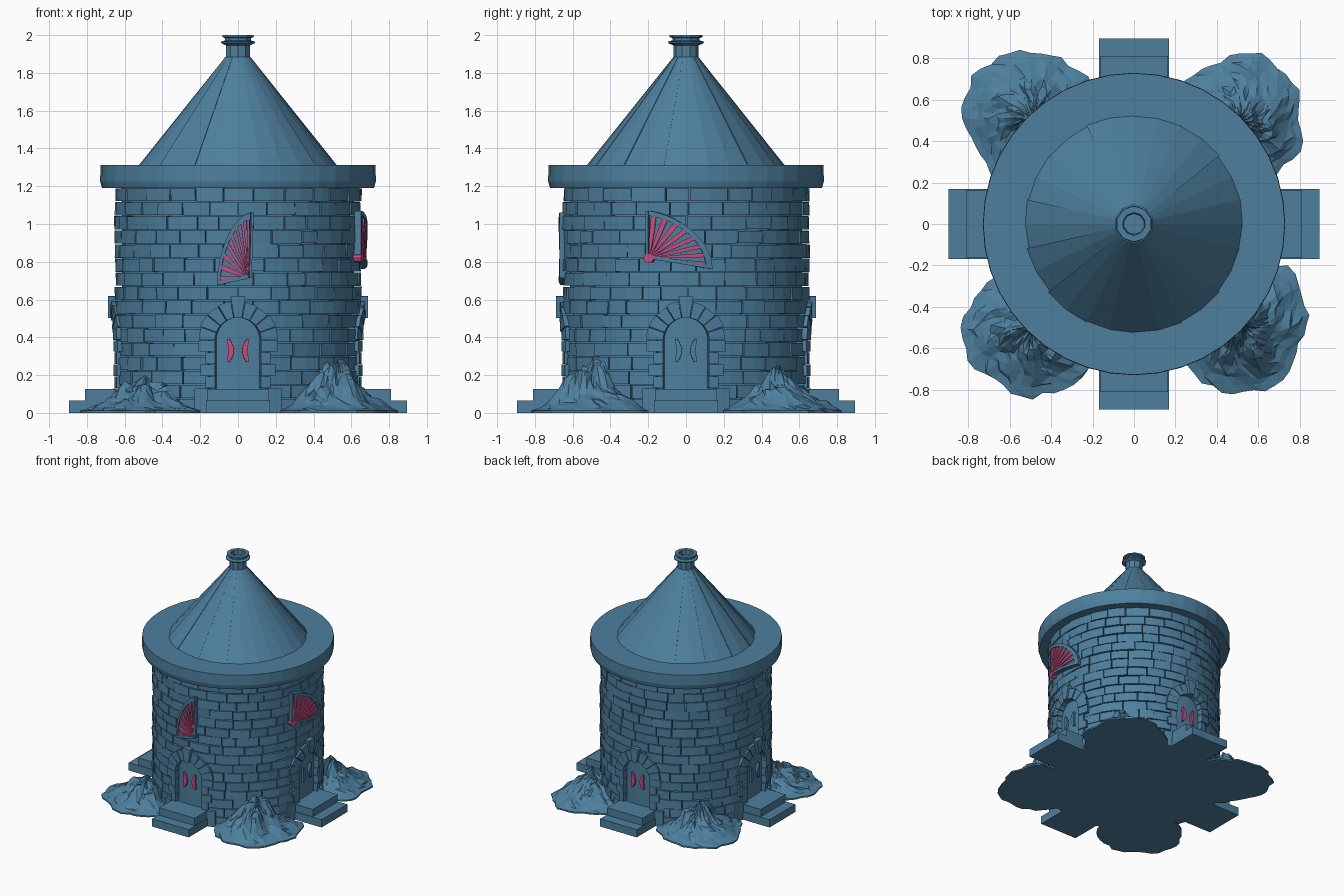
import bpy, bmesh, math, random
from mathutils import Vector, Matrix, noise

if "Cube" in bpy.data.objects:
    bpy.data.objects.remove(bpy.data.objects["Cube"])

random.seed(7)
R = random.uniform


def material(name, rgb):
    m = bpy.data.materials.new(name)
    m.diffuse_color = (*rgb, 1)
    m.use_nodes = True
    m.node_tree.nodes["Principled BSDF"].inputs["Base Color"].default_value = m.diffuse_color
    return m


BLUE = material("slate blue", (0.075, 0.215, 0.34))
PINK = material("raspberry pink", (0.60, 0.07, 0.21))


def finish(name, bm, mat):
    bmesh.ops.recalc_face_normals(bm, faces=bm.faces[:])
    me = bpy.data.meshes.new(name)
    bm.to_mesh(me)
    bm.free()
    me.materials.append(mat)
    ob = bpy.data.objects.new(name, me)
    bpy.context.collection.objects.link(ob)
    return ob


def slab(bm, p, nu=2, nv=1):
    """Closed slab; p(a, b, c) gives a point, a and b run over the face, c = 0 back, 1 front."""
    g = [[[bm.verts.new(p(i / nu, j / nv, c)) for j in range(nv + 1)]
          for i in range(nu + 1)] for c in (0, 1)]
    for c in (0, 1):
        for i in range(nu):
            for j in range(nv):
                bm.faces.new((g[c][i][j], g[c][i + 1][j], g[c][i + 1][j + 1], g[c][i][j + 1]))
    for i in range(nu):
        for j in (0, nv):
            bm.faces.new((g[0][i][j], g[0][i + 1][j], g[1][i + 1][j], g[1][i][j]))
    for j in range(nv):
        for i in (0, nu):
            bm.faces.new((g[0][i][j], g[0][i][j + 1], g[1][i][j + 1], g[1][i][j]))


def polar(ang, r, z):
    return Vector((r * math.sin(ang), -r * math.cos(ang), z))


def wall_slab(bm, f, r0, r1, side=0, nu=2, nv=1):
    """Slab bent round the tower; f(a, b) gives (sideways, height) as seen facing that side."""
    def p(a, b, c):
        u, z = f(a, b)
        return polar(side * math.pi / 2 + math.asin(u / 0.66), r1 if c else r0, z)
    slab(bm, p, nu, nv)


def rect(u0, u1, z0, z1):
    return lambda a, b: (u0 + (u1 - u0) * a, z0 + (z1 - z0) * b)


def lathe(name, prof, n, mat):
    bm = bmesh.new()
    rings = [[bm.verts.new(polar(2 * math.pi * i / n, r, z)) for i in range(n)] for r, z in prof]
    for k in range(len(rings) - 1):
        for i in range(n):
            j = (i + 1) % n
            bm.faces.new((rings[k][i], rings[k][j], rings[k + 1][j], rings[k + 1][i]))
    bm.faces.new(rings[0])
    bm.faces.new(rings[-1])
    return finish(name, bm, mat)


# tower core, roof rim and finial
lathe("tower_core", [(0.615, 0), (0.615, 1.2)], 48, BLUE)
lathe("roof_rim", [(0.60, 1.19), (0.72, 1.19), (0.73, 1.225), (0.728, 1.312), (0.4, 1.312)], 40, BLUE)
lathe("finial", [(0.066, 1.85), (0.066, 1.945), (0.093, 1.957), (0.095, 1.965), (0.072, 1.972),
                 (0.072, 1.984), (0.088, 1.99), (0.086, 2.0), (0.055, 2.0), (0.05, 1.965)], 10, BLUE)

# brick courses, leaving the four doorways open
bm = bmesh.new()
ROWS, H = 16, 1.192 / 16


def course(a0, a1, z, n, shift):
    cuts = [a0 + (a1 - a0) * (i + shift + (R(-0.2, 0.2) if 0 < i < n else 0)) / n for i in range(n + 1)]
    for s, e in zip(cuts, cuts[1:]):
        s, e = s + 0.004, e - 0.004
        rl, rr, tilt = R(0.645, 0.657), R(0.645, 0.657), R(-0.004, 0.004)
        dz = R(0.001, 0.005)

        def p(a, b, c):
            r = rl + (rr - rl) * a + tilt * (b - 0.5) if c else 0.6
            return polar(s + (e - s) * a, r, z + dz + (H - 2 * dz) * b)
        slab(bm, p, 2, 1)


for k in range(ROWS):
    z = k * H
    if z < 0.5:
        gap = math.asin((0.155 if z < 0.42 else 0.14) / 0.655)
        for q in range(4):
            course(q * math.pi / 2 + gap, (q + 1) * math.pi / 2 - gap, z, 4 + k % 2, 0)
    else:
        course(0, 2 * math.pi, z, 25 + k % 3, 0.5 * (k % 2))
finish("brick_courses", bm, BLUE)

# doorways: door, handles, jambs, arch and steps on each of the four sides
ZC = 0.385
for side, label in enumerate(("front", "right", "back", "left")):
    bm = bmesh.new()

    def door(a, b):
        u = -0.125 * math.cos(math.pi * a)
        return u, 0.1 + b * (ZC - 0.1 + math.sqrt(max(0, 0.125 ** 2 - u * u)))
    wall_slab(bm, door, 0.59, 0.63, side, 12)
    finish(label + "_door", bm, BLUE)

    bm = bmesh.new()
    for s in (-1, 1):
        def pull(a, b):
            w = 0.008 + 0.012 * math.sin(math.pi * b)
            return s * (0.052 - 0.014 * math.sin(math.pi * b)) + (a - 0.5) * 2 * w * 0.8, 0.27 + 0.12 * b
        wall_slab(bm, pull, 0.62, 0.648, side, 1, 6)
    finish(label + "_door_handles", bm, BLUE if side % 2 else PINK)

    bm = bmesh.new()
    for s in (-1, 1):
        wall_slab(bm, rect(s * 0.12, s * 0.225, 0, 0.128), 0.6, 0.672, side)
        for k in range(4):
            z = 0.13 + k * 0.064
            wide = (0.17, 0.195, 0.17, 0.205)[k]
            wall_slab(bm, rect(s * 0.12, s * wide, z + 0.002, z + 0.062), 0.6, 0.665 + 0.006 * (k % 2), side)
    finish(label + "_door_jambs", bm, BLUE)

    bm = bmesh.new()
    for k in range(9):
        key = k == 4
        t0, t1 = math.pi * k / 9 + 0.012, math.pi * (k + 1) / 9 - 0.012
        ro, rw = (0.235, 0.688) if key else (R(0.2, 0.21), R(0.666, 0.676))

        def stone(a, b):
            t, r = t0 + (t1 - t0) * a, 0.12 + (ro - 0.12) * b
            return r * math.cos(t), ZC + r * math.sin(t)
        wall_slab(bm, stone, 0.6, rw, side, 2, 2)
    finish(label + "_door_arch", bm, BLUE)

    bm = bmesh.new()
    for out, z0, z1, w in ((0.895, 0, 0.065, 0.17), (0.81, 0.064, 0.127, 0.165)):
        bmesh.ops.create_cube(bm, size=1, matrix=Matrix.Rotation(side * math.pi / 2, 4, 'Z')
                              @ Matrix.Translation((0, -(out + 0.55) / 2, (z0 + z1) / 2))
                              @ Matrix.Diagonal((2 * w, out - 0.55, z1 - z0, 1)))
    finish(label + "_steps", bm, BLUE)


# quarter-fan windows: hub point, the two edge vectors, and frame depth
def fan_window(label, side, hub, A, B, rf):
    def at(t, d):
        t *= math.pi / 2
        return (hub[0] + d * (A[0] * math.cos(t) + B[0] * math.sin(t)),
                hub[1] + d * (A[1] * math.cos(t) + B[1] * math.sin(t)))

    bm = bmesh.new()
    wall_slab(bm, lambda a, b: at(a, 0.02 + 0.93 * b), 0.62, rf - 0.014, side, 10, 5)
    finish(label + "_window_pane", bm, BLUE)

    bm = bmesh.new()
    wall_slab(bm, lambda a, b: at(a, 0.9 + 0.1 * b), 0.62, rf, side, 12, 1)
    for edge in (0, 1):
        def bar(a, b):
            u, z = at(edge, a)
            d = 0.02 * (b - 0.8)
            return (u + (math.copysign(d, -A[0]) if edge else 0), z - (0 if edge else d))
        wall_slab(bm, bar, 0.62, rf, side, 6, 1)
    finish(label + "_window_frame", bm, BLUE)

    bm = bmesh.new()
    for k in range(8):
        t = 0.05 + 0.9 * k / 7

        def spoke(a, b):
            return at(t + (a - 0.5) * (0.055 + 0.06 * (1 - b)), 0.06 + 0.85 * b)
        wall_slab(bm, spoke, 0.64, rf - 0.005, side, 1, 5)

    def disc(a, b):
        t = 2 * math.pi * a
        return hub[0] + 0.026 * b * math.cos(t), hub[1] + 0.026 * b * math.sin(t)
    if side:
        wall_slab(bm, disc, 0.64, rf + 0.002, side, 10, 1)
    finish(label + "_window_spokes", bm, PINK)


fan_window("front", 0, (0.055, 0.715), (-0.165, -0.035), (0.01, 0.345), 0.674)
fan_window("right", 1, (-0.19, 0.82), (0.325, -0.055), (0.0, 0.25), 0.686)

# conical roof of slightly uneven planks
bm = bmesh.new()
N = 14
for k in range(N):
    o0, o1 = R(-0.006, 0.006), R(-0.006, 0.006)

    def plank(a, b, c):
        r = 0.53 + (0.066 - 0.53) * b
        r += (o0 + (o1 - o0) * a) * (1 - 0.6 * b) if c else -0.04
        return polar(2 * math.pi * (k + a) / N, r, 1.305 + 0.58 * b)
    slab(bm, plank, 2, 3)
finish("roof_planks", bm, BLUE)


# craggy rock heaps in the four corners between the steps
def rock(name, x, y, peak):
    bm = bmesh.new()
    SEG, RINGS = 40, 10
    rings = []
    for j in range(1, RINGS + 1):
        t, ring = j / RINGS, []
        for i in range(SEG):
            an = 2 * math.pi * (i + R(-0.3, 0.3) * (t < 1)) / SEG
            edge = 0.32 + 0.05 * noise.noise(Vector((math.cos(an) * 2 + x * 9, math.sin(an) * 2, y * 5)))
            edge += R(-0.012, 0.012)
            r = edge * (t + R(-0.03, 0.03) * (t < 1))
            px, py = x + r * math.cos(an), y + r * math.sin(an)
            crag = abs(noise.noise(Vector((px * 9, py * 9, peak * 30))))
            z = peak * (1 - t) ** 1.35 * (0.7 + 0.9 * crag) + 0.012 + R(0, 0.022) * (1 - t)
            ring.append(bm.verts.new((px, py, min(z, peak))))
        rings.append(ring)
    rings.append([bm.verts.new((v.co.x, v.co.y, 0)) for v in rings[-1]])
    top = bm.verts.new((x, y, peak))
    for i in range(SEG):
        j = (i + 1) % SEG
        bm.faces.new((top, rings[0][i], rings[0][j]))
        for a, b in zip(rings, rings[1:]):
            bm.faces.new((a[i], b[i], b[j]))
            bm.faces.new((a[i], b[j], a[j]))
    bm.faces.new(rings[-1])
    finish(name, bm, BLUE)


rock("rocks_front_right", 0.53, -0.49, 0.285)
rock("rocks_front_left", -0.49, -0.5, 0.20)
rock("rocks_back_right", 0.51, 0.50, 0.25)
rock("rocks_back_left", -0.5, 0.51, 0.23)
